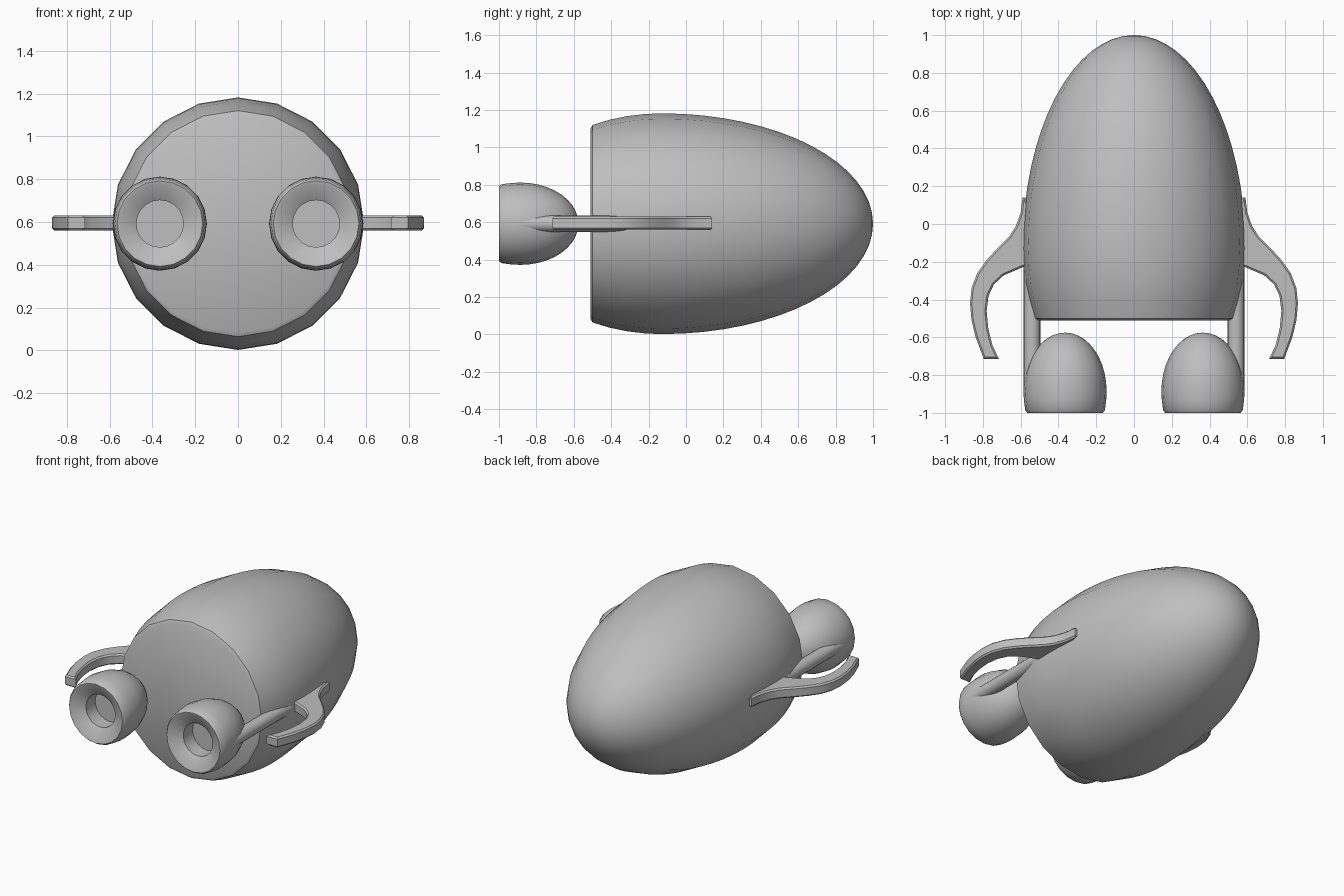
import bpy, bmesh, math
from mathutils import Vector

cube = bpy.data.objects.get("Cube")
if cube:
    bpy.data.objects.remove(cube, do_unlink=True)

grey = bpy.data.materials.new("plain_grey")
grey.use_nodes = True
colour = (0.52, 0.52, 0.52, 1)
grey.diffuse_color = colour
grey.node_tree.nodes["Principled BSDF"].inputs["Base Color"].default_value = colour

AXIS_Z = 0.592
SIDES = 20


def finish(name, bm, angle=35):
    bmesh.ops.recalc_face_normals(bm, faces=bm.faces)
    mesh = bpy.data.meshes.new(name)
    bm.to_mesh(mesh)
    bm.free()
    mesh.materials.append(grey)
    obj = bpy.data.objects.new(name, mesh)
    bpy.context.collection.objects.link(obj)
    bpy.ops.object.select_all(action='DESELECT')
    obj.select_set(True)
    bpy.context.view_layer.objects.active = obj
    bpy.ops.object.shade_smooth_by_angle(angle=math.radians(angle))
    return obj


def lathe(name, profile, x=0.0):
    """Spin (radius, y) points round a lengthwise axis; zero radius ends close it."""
    bm = bmesh.new()
    verts = [bm.verts.new((x, y, AXIS_Z + r)) for r, y in profile]
    edges = [bm.edges.new(pair) for pair in zip(verts, verts[1:])]
    bmesh.ops.spin(bm, geom=verts + edges, cent=(x, 0, AXIS_Z), axis=(0, 1, 0),
                   angle=math.tau, steps=SIDES, use_merge=True)
    bmesh.ops.remove_doubles(bm, verts=bm.verts, dist=0.0002)
    return finish(name, bm)


def half_ellipse(radius, middle, length, start, steps):
    """Profile points from angle start (degrees) to the tip."""
    pts = []
    for i in range(steps + 1):
        a = math.radians(start + (90 - start) * i / steps)
        pts.append((radius * max(0, math.cos(a)), middle + length * math.sin(a)))
    return pts


# Egg-shaped body with a flat, slightly bevelled front
belly = [(0.59 * math.sqrt(1 - (t / 0.83) ** 2), -0.13 - t)
         for t in (0.37, 0.28, 0.19, 0.09)]
lathe("body", [(0, -0.51), (0.51, -0.51)] + belly
      + half_ellipse(0.59, -0.13, 1.13, 0, 16))

# Claw outline: outer edge from root to tip, then inner edge back
OUTER = [(0.575, 0.14), (0.59, 0.14), (0.60, 0.06), (0.625, -0.01), (0.66, -0.065),
         (0.72, -0.125), (0.78, -0.19), (0.83, -0.26), (0.86, -0.34),
         (0.868, -0.42), (0.86, -0.51), (0.838, -0.60), (0.795, -0.715)]
INNER = [(0.715, -0.715), (0.75, -0.64), (0.772, -0.55), (0.78, -0.46),
         (0.77, -0.38), (0.742, -0.32), (0.69, -0.272), (0.58, -0.225),
         (0.52, -0.20), (0.52, 0.0)]


def claw(name, side):
    bm = bmesh.new()
    face = bm.faces.new([bm.verts.new((side * x, y, 0.56)) for x, y in OUTER + INNER])
    new = bmesh.ops.extrude_face_region(bm, geom=[face])["geom"]
    bmesh.ops.translate(bm, vec=(0, 0, 0.07),
                        verts=[g for g in new if isinstance(g, bmesh.types.BMVert)])
    rims = [e for e in bm.edges if abs(e.verts[0].co.z - e.verts[1].co.z) < 0.001]
    bmesh.ops.bevel(bm, geom=rims, offset=0.01, segments=1, affect='EDGES',
                    clamp_overlap=True)
    return finish(name, bm, 30)


for side, label in ((1, "left"), (-1, "right")):
    # Egg-shaped pod with a funnel and a round socket in its front
    lathe(label + "_pod",
          [(0, -0.85), (0.11, -0.85), (0.11, -0.95), (0.188, -0.998), (0.2, -1.0),
           (0.211, -0.985), (0.218, -0.93)]
          + half_ellipse(0.22, -0.885, 0.31, 0, 10), side * 0.365)
    # Straight rod joining the pod to the body
    lathe(label + "_rod", [(0, -0.9), (0.044, -0.9), (0.044, -0.2), (0, -0.2)],
          side * 0.54)
    claw(label + "_claw", side)
